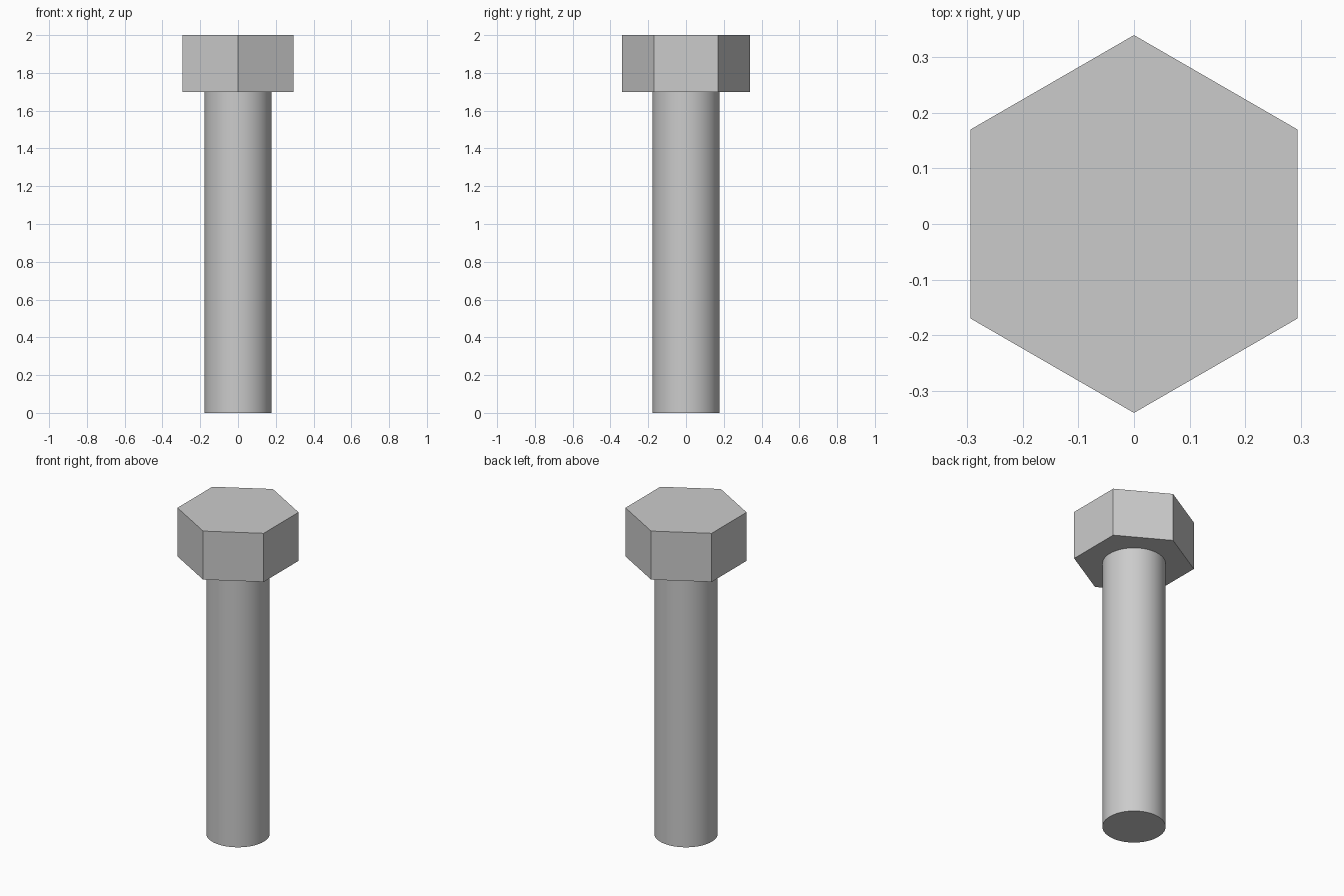
import bpy
import math

default_cube = bpy.data.objects.get("Cube")
if default_cube:
    bpy.data.objects.remove(default_cube, do_unlink=True)

# Steel grey material
steel = bpy.data.materials.new("steel_grey")
steel.use_nodes = True
grey = (0.6, 0.6, 0.6, 1.0)
steel.diffuse_color = grey
steel.node_tree.nodes["Principled BSDF"].inputs["Base Color"].default_value = grey


def prism(name, sides, radius, bottom, top):
    """Upright prism with its first corner on the y axis."""
    bpy.ops.mesh.primitive_cylinder_add(
        vertices=sides, radius=radius, depth=top - bottom,
        location=(0, 0, (bottom + top) / 2))
    part = bpy.context.object
    part.name = name
    part.data.materials.append(steel)
    return part


HEAD_BOTTOM = 1.7

# Hexagonal head, flat shaded
prism("hex_head", 6, 0.34, HEAD_BOTTOM, 2.0)

# Round shank, smooth sides with a sharp end rim
prism("shank", 48, 0.177, 0.0, HEAD_BOTTOM)
bpy.ops.object.shade_smooth_by_angle(angle=math.radians(30))
